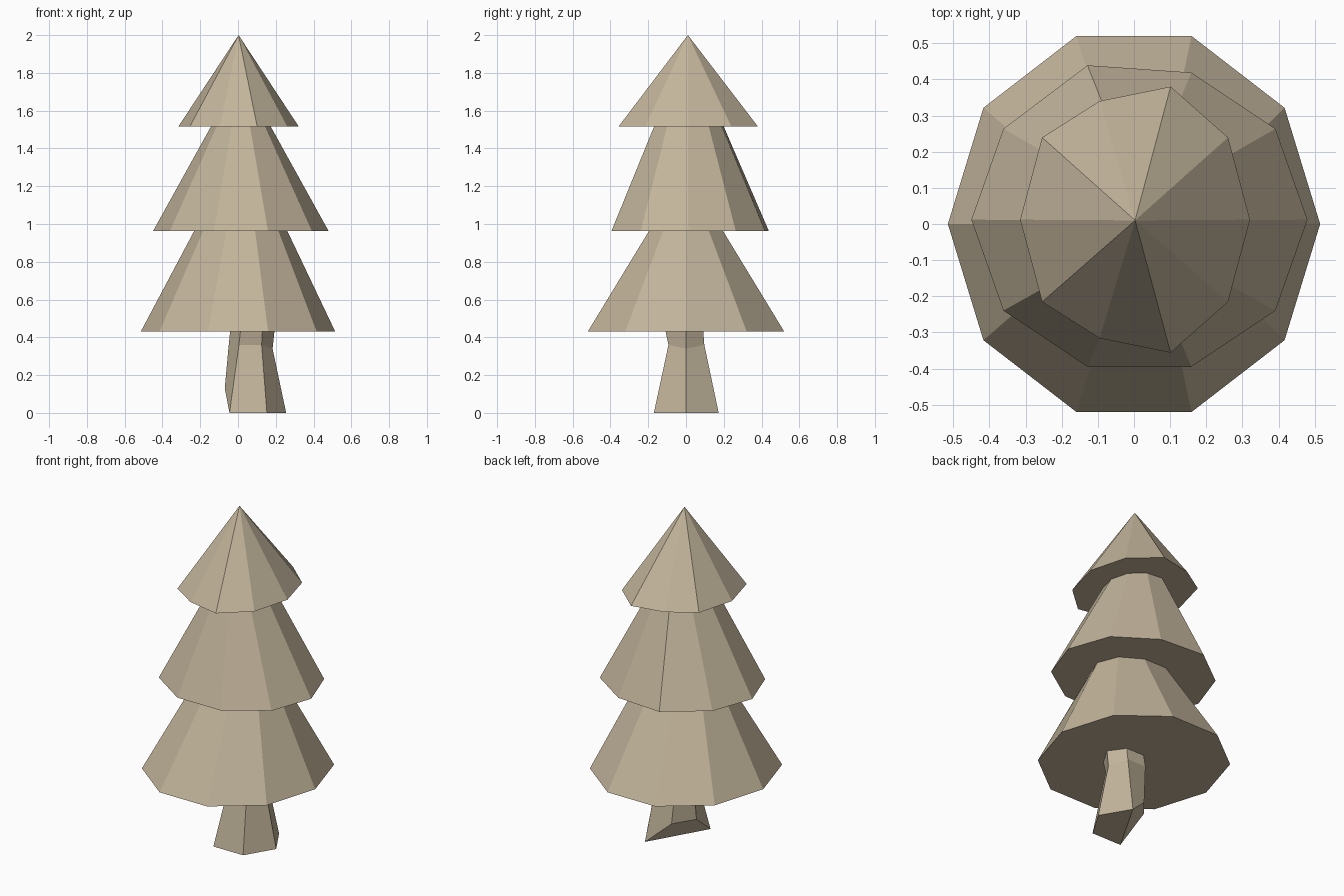
import bpy, bmesh
from math import cos, sin, tau

if "Cube" in bpy.data.objects:
    bpy.data.objects.remove(bpy.data.objects["Cube"])

# One muted wood-brown for the whole tree
brown = bpy.data.materials.new("muted_brown")
brown.diffuse_color = (0.54, 0.458, 0.327, 1)
brown.use_nodes = True
brown.node_tree.nodes["Principled BSDF"].inputs["Base Color"].default_value = brown.diffuse_color


def loft(name, rings, bottom=None, apex=None):
    """Skin a stack of equal-length rings, close the bottom, cap or point the top."""
    bm = bmesh.new()
    rows = [[bm.verts.new(p) for p in ring] for ring in rings]
    n = len(rows[0])
    for lo, hi in zip(rows, rows[1:]):
        for i in range(n):
            j = (i + 1) % n
            bm.faces.new((lo[i], lo[j], hi[j], hi[i]))
    if apex:
        tip = bm.verts.new(apex)
        for i in range(n):
            bm.faces.new((rows[-1][i], rows[-1][(i + 1) % n], tip))
    else:
        bm.faces.new(rows[-1])
    for idx in bottom or [range(n)]:
        bm.faces.new([rows[0][i] for i in reversed(list(idx))])
    bmesh.ops.recalc_face_normals(bm, faces=bm.faces)
    mesh = bpy.data.meshes.new(name)
    bm.to_mesh(mesh)
    bm.free()
    mesh.materials.append(brown)
    obj = bpy.data.objects.new(name, mesh)
    bpy.context.collection.objects.link(obj)
    return obj


def decagon(cx, cy, z, rx, ry, nudge={}):
    """Ten-sided ring; nudge shifts single corners in y."""
    return [(cx + rx * cos(tau * i / 10),
             cy + ry * sin(tau * i / 10) + nudge.get(i, 0), z) for i in range(10)]


# Foliage tiers, each tucked slightly into the one above
loft("lower_foliage", [decagon(0, 0, 0.43, 0.515, 0.547),
                       decagon(0.015, 0, 0.98, 0.238, 0.195)])
loft("middle_foliage", [decagon(0.015, 0.012, 0.962, 0.465, 0.428, {3: 0.02}),
                        decagon(0.015, 0.01, 1.54, 0.145, 0.178, {3: 0.01})])
loft("top_foliage", [decagon(0.003, 0.012, 1.517, 0.318, 0.387, {3: -0.04, 7: 0.04})],
     apex=(0.003, 0.01, 2.0))

# Six-sided trunk, chipped at the lower back left
foot = [(0.255, 0, 0), (0.153, 0.173, 0), (0.02, 0.11, 0.12),
        (-0.07, 0, 0.13), (-0.045, -0.17, 0), (0.153, -0.17, 0)]
neck = [(0.183, 0, 0.34), (0.125, 0.097, 0.36), (0.0, 0.097, 0.36),
        (-0.05, 0, 0.35), (0.005, -0.093, 0.36), (0.125, -0.093, 0.36)]
head = [(0.195, 0, 0.45), (0.13, 0.09, 0.45), (0.01, 0.09, 0.45),
        (-0.04, 0, 0.45), (0.015, -0.112, 0.45), (0.13, -0.112, 0.45)]
loft("trunk", [foot, neck, head], bottom=[(0, 1, 4, 5), (1, 2, 3, 4)])
